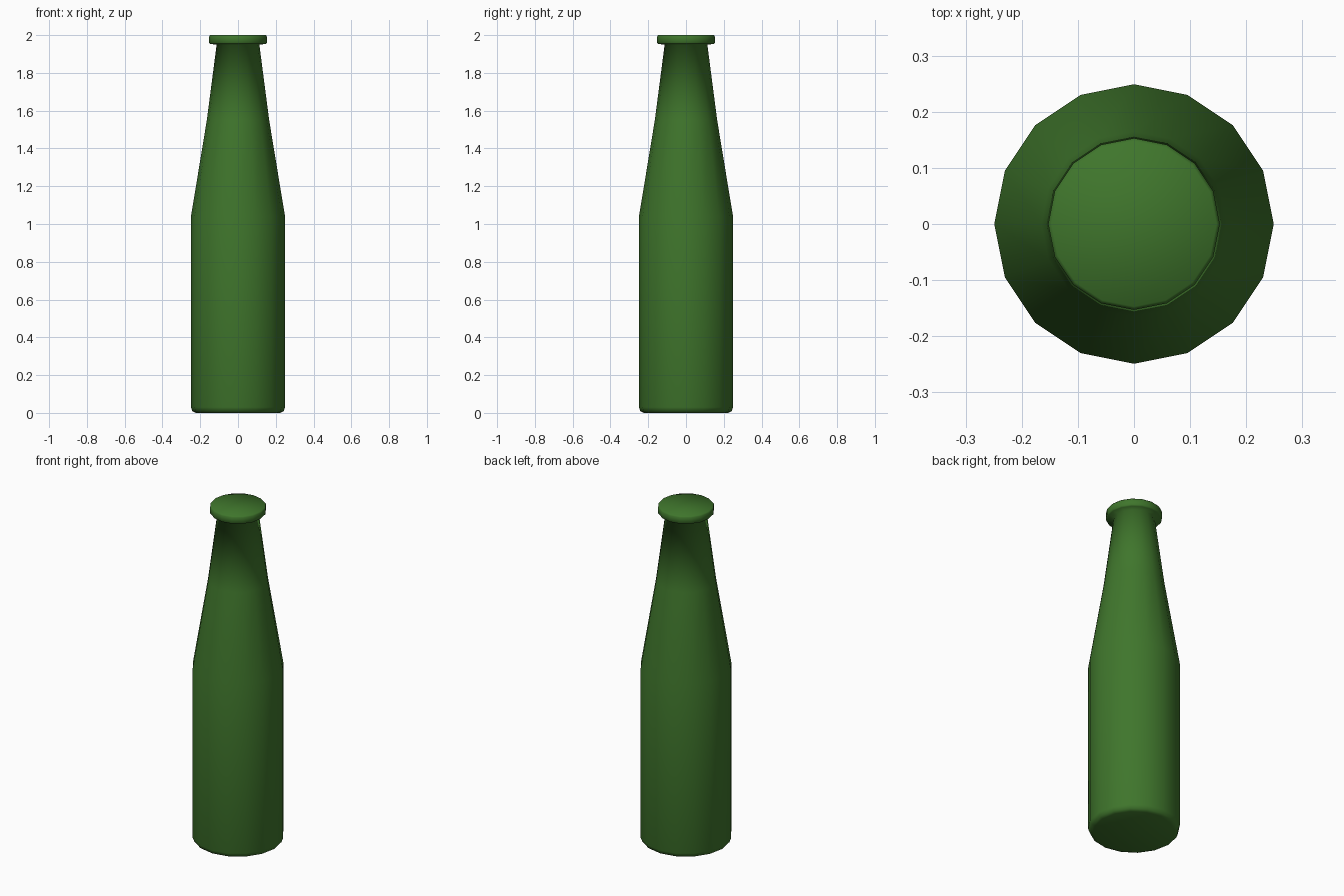
import bpy, bmesh
from math import cos, sin, tau

if "Cube" in bpy.data.objects:
    bpy.data.objects.remove(bpy.data.objects["Cube"])

SIDES = 16

# Bottle silhouette: (radius, height) from base to lip
PROFILE = [
    (0.222, 0.0), (0.241, 0.008), (0.249, 0.03),      # rounded foot
    (0.249, 1.04),                                    # straight body
    (0.165, 1.55), (0.113, 1.95),                     # shoulder and neck
    (0.147, 1.953), (0.153, 1.96), (0.153, 1.993), (0.147, 2.0),  # lip
]


def lathe(name, profile, sides):
    bm = bmesh.new()
    rings = [[bm.verts.new((r * cos(tau * i / sides), r * sin(tau * i / sides), z))
              for i in range(sides)] for r, z in profile]
    for lo, hi in zip(rings, rings[1:]):
        for i in range(sides):
            j = (i + 1) % sides
            bm.faces.new((lo[i], lo[j], hi[j], hi[i]))
    bm.faces.new(rings[0][::-1])
    bm.faces.new(rings[-1])
    for f in bm.faces:
        f.smooth = True
    mesh = bpy.data.meshes.new(name)
    bm.to_mesh(mesh)
    bm.free()
    obj = bpy.data.objects.new(name, mesh)
    bpy.context.collection.objects.link(obj)
    return obj


# Green glass bottle, closed at the top
bottle = lathe("bottle", PROFILE, SIDES)
glass = bpy.data.materials.new("green_glass")
glass.diffuse_color = (0.05, 0.18, 0.025, 1)
glass.use_nodes = True
glass.node_tree.nodes["Principled BSDF"].inputs["Base Color"].default_value = glass.diffuse_color
bottle.data.materials.append(glass)
